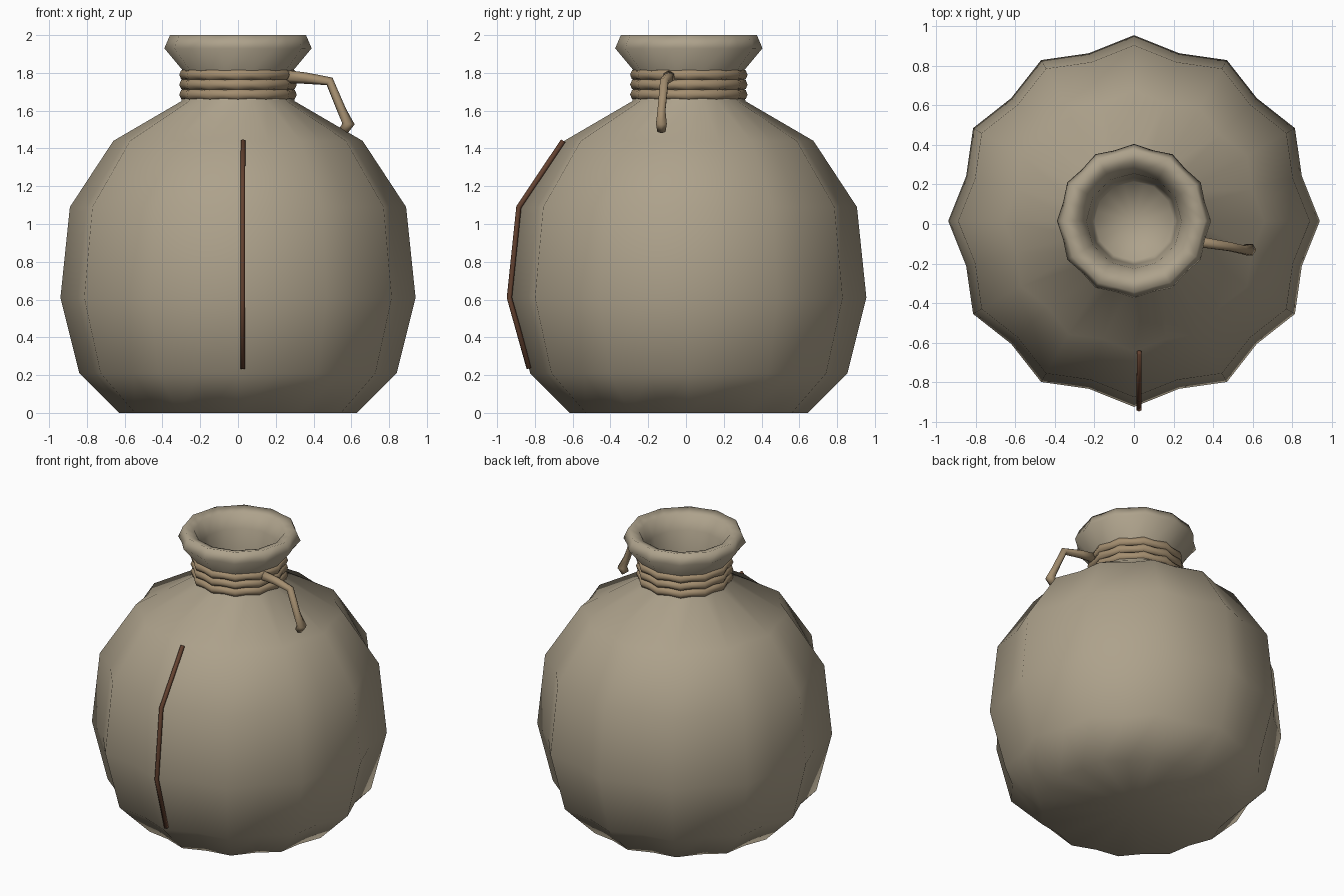
import bpy
import bmesh
import math
from mathutils import Vector

if "Cube" in bpy.data.objects:
    bpy.data.objects.remove(bpy.data.objects["Cube"], do_unlink=True)

CENTRE_Y = 0.015
SEGMENTS = 24  # twelve folds: ridge and valley alternate


def make_material(name, colour):
    mat = bpy.data.materials.new(name)
    mat.use_nodes = True
    mat.diffuse_color = colour
    bsdf = mat.node_tree.nodes["Principled BSDF"]
    bsdf.inputs["Base Color"].default_value = colour
    bsdf.inputs["Roughness"].default_value = 0.9
    return mat


def skin_rings(name, rings, mat, closed=False):
    """Join rings of points with quads; cap the ends unless closed."""
    bm = bmesh.new()
    loops = [[bm.verts.new(p) for p in ring] for ring in rings]
    pairs = list(zip(loops, loops[1:]))
    if closed:
        pairs.append((loops[-1], loops[0]))
    for a, b in pairs:
        for i in range(len(a)):
            j = (i + 1) % len(a)
            bm.faces.new((a[i], a[j], b[j], b[i]))
    if not closed:
        for loop in (loops[0], loops[-1]):
            middle = sum((v.co for v in loop), Vector()) / len(loop)
            hub = bm.verts.new(middle)
            for i in range(len(loop)):
                bm.faces.new((loop[i], loop[(i + 1) % len(loop)], hub))
    bmesh.ops.recalc_face_normals(bm, faces=bm.faces)
    for face in bm.faces:
        face.smooth = True
    mesh = bpy.data.meshes.new(name)
    bm.to_mesh(mesh)
    bm.free()
    mesh.materials.append(mat)
    obj = bpy.data.objects.new(name, mesh)
    bpy.context.collection.objects.link(obj)
    return obj


def tube(name, path, radii, mat, sides=6, closed=False, side_axis=None):
    """Sweep a polygon along a path with a radius at each point."""
    points = [Vector(p) for p in path]
    n = len(points)
    rings = []
    for i, p in enumerate(points):
        if closed:
            tangent = points[(i + 1) % n] - points[i - 1]
        else:
            before = (p - points[max(i - 1, 0)]).normalized()
            after = (points[min(i + 1, n - 1)] - p).normalized()
            tangent = before + after
        tangent.normalize()
        u = tangent.cross(Vector(side_axis or (0, 0, 1))).normalized()
        v = tangent.cross(u)
        angles = [math.tau * k / sides for k in range(sides)]
        rings.append([p + radii[i] * (u * math.cos(a) + v * math.sin(a)) for a in angles])
    return skin_rings(name, rings, mat, closed)


def fold_ring(radius, z, valley):
    """Scalloped circle: every second point is pulled in."""
    ring = []
    for i in range(SEGMENTS):
        a = math.tau * i / SEGMENTS
        r = radius * (valley if i % 2 else 1)
        ring.append(Vector((r * math.cos(a), CENTRE_Y + r * math.sin(a), z)))
    return ring


cloth = make_material("cloth", (0.42, 0.36, 0.26, 1))
twine = make_material("twine", (0.37, 0.27, 0.16, 1))
thread = make_material("thread", (0.13, 0.055, 0.03, 1))

# Sack: outside from the base to the rim, then down into the mouth
profile = [
    (0.63, 0.0, 0.94), (0.84, 0.21, 0.935), (0.94, 0.61, 0.935),
    (0.89, 1.09, 0.935), (0.66, 1.44, 0.935), (0.30, 1.65, 0.95),
    (0.28, 1.73, 0.95), (0.29, 1.81, 0.95), (0.39, 1.93, 0.95),
    (0.36, 2.0, 0.96), (0.29, 1.98, 0.96), (0.24, 1.89, 0.97),
    (0.22, 1.76, 0.97), (0.20, 1.64, 0.97),
]
skin_rings("sack_body", [fold_ring(*p) for p in profile], cloth)

# Twine wound three times round the neck, swelling over each fold
for number, z in enumerate((1.685, 1.738, 1.79), 1):
    swell = [0.026 if i % 2 else 0.033 for i in range(SEGMENTS)]
    tube(f"neck_twine_{number}", fold_ring(0.278, z, 0.965), swell, twine,
         sides=8, closed=True)

# Loose end of the twine with a knotted tip
tube("twine_tail",
     [(0.26, -0.09, 1.78), (0.36, -0.095, 1.772), (0.485, -0.115, 1.755),
      (0.55, -0.13, 1.60), (0.585, -0.13, 1.53), (0.56, -0.13, 1.495)],
     [0.034, 0.03, 0.025, 0.024, 0.033, 0.025], twine, side_axis=(0, 1, 0))

# Seam thread down the front fold
tube("front_seam",
     [(0.025, -0.83, 0.235), (0.025, -0.935, 0.61),
      (0.025, -0.885, 1.09), (0.027, -0.65, 1.44)],
     [0.014, 0.014, 0.014, 0.014], thread, side_axis=(1, 0, 0))
